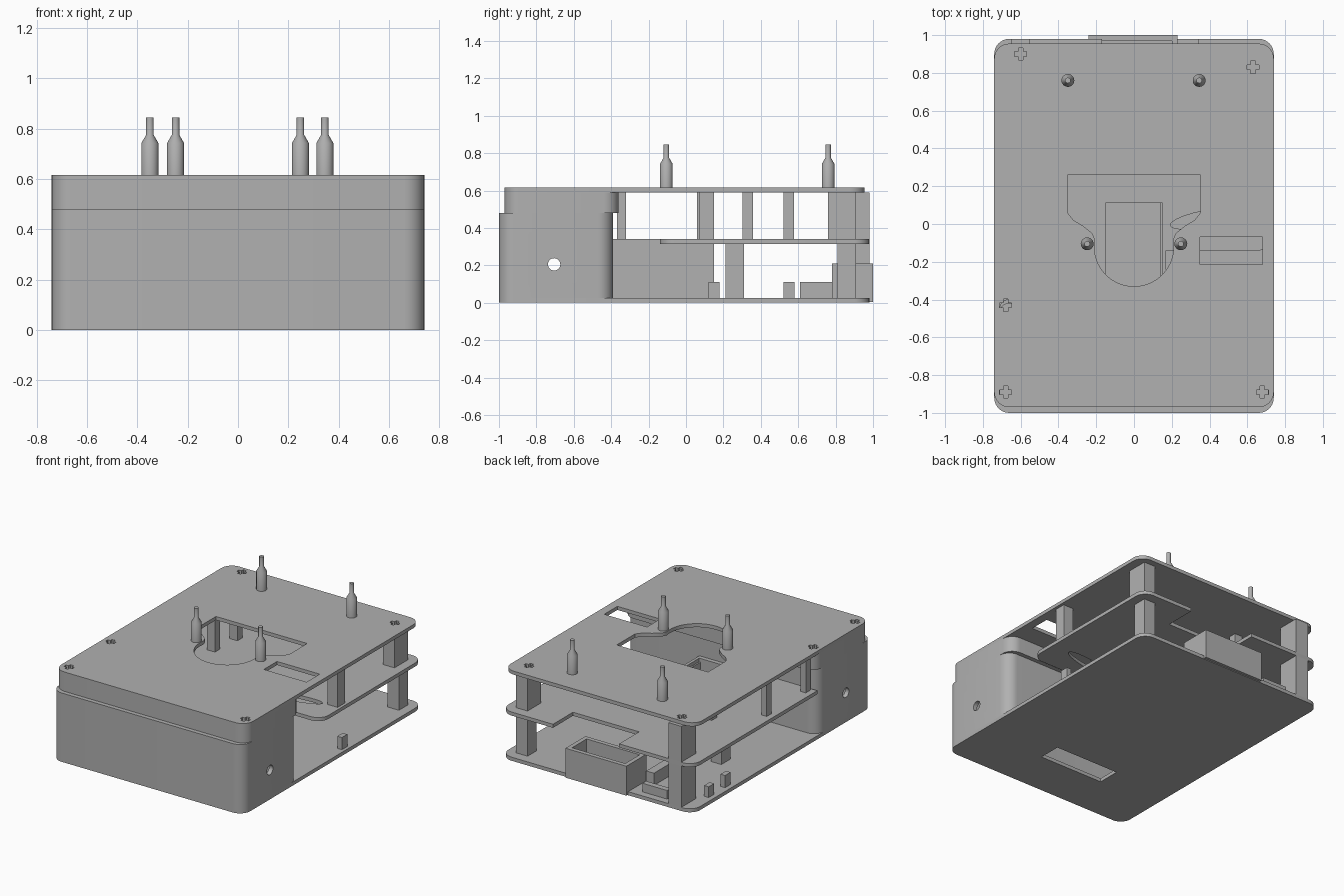
import bpy, bmesh, math
from math import radians, sin, cos

if "Cube" in bpy.data.objects:
    bpy.data.objects.remove(bpy.data.objects["Cube"], do_unlink=True)

grey = bpy.data.materials.new("plain grey")
grey.use_nodes = True
grey.diffuse_color = (0.44, 0.44, 0.44, 1)
grey.node_tree.nodes["Principled BSDF"].inputs["Base Color"].default_value = (0.44, 0.44, 0.44, 1)


def prism(name, outline, z0, z1):
    """Extrude a flat outline from z0 to z1."""
    bm = bmesh.new()
    face = bm.faces.new([bm.verts.new((x, y, z0)) for x, y in outline])
    top = bmesh.ops.extrude_face_region(bm, geom=[face])["geom"]
    for v in top:
        if isinstance(v, bmesh.types.BMVert):
            v.co.z = z1
    bmesh.ops.recalc_face_normals(bm, faces=bm.faces)
    mesh = bpy.data.meshes.new(name)
    bm.to_mesh(mesh)
    bm.free()
    mesh.materials.append(grey)
    obj = bpy.data.objects.new(name, mesh)
    bpy.context.collection.objects.link(obj)
    return obj


def arc(cx, cy, r, a0, a1, n=8):
    return [(cx + r * cos(radians(a0 + (a1 - a0) * i / n)),
             cy + r * sin(radians(a0 + (a1 - a0) * i / n))) for i in range(n + 1)]


def rect(x0, x1, y0, y1):
    return [(x0, y0), (x1, y0), (x1, y1), (x0, y1)]


def rounded(x0, x1, y0, y1, r=0.08):
    return (arc(x1 - r, y0 + r, r, -90, 0) + arc(x1 - r, y1 - r, r, 0, 90)
            + arc(x0 + r, y1 - r, r, 90, 180) + arc(x0 + r, y0 + r, r, 180, 270))


def cut(obj, *cutters):
    """Subtract the cutters, then remove them."""
    bpy.context.view_layer.objects.active = obj
    for c in cutters:
        c.hide_render = True
        m = obj.modifiers.new("cut", "BOOLEAN")
        m.operation, m.solver, m.object = "DIFFERENCE", "EXACT", c
        bpy.ops.object.modifier_apply(modifier=m.name)
        bpy.data.objects.remove(c, do_unlink=True)


def hole(outline, z0=-0.1, z1=1.0):
    return prism("cutter", outline, z0, z1)


def box(name, x, y, wx, wy, z0, z1):
    return prism(name, rect(x - wx / 2, x + wx / 2, y - wy / 2, y + wy / 2), z0, z1)


W = 0.74
FLOOR, MID0, MID1, TOP0, TOP1 = 0.025, 0.315, 0.34, 0.59, 0.615

# Bottom plate with a slot
bottom = prism("bottom_plate", rounded(-W, W, -1, 0.98), 0, FLOOR)
cut(bottom, hole(rect(-0.28, 0.22, -0.67, -0.51)))

# Front housing: hollow lower body with side holes
body = prism("front_housing", rounded(-W, W, -1, -0.39), FLOOR, 0.48)
cut(body, hole(rounded(-W + 0.03, W - 0.03, -0.97, -0.42, 0.05)))
bpy.ops.mesh.primitive_cylinder_add(vertices=32, radius=0.033, depth=2,
                                    location=(0, -0.705, 0.205), rotation=(0, math.pi / 2, 0))
cut(body, bpy.context.object)

# Housing lid, set back from the lower body
lid = prism("housing_lid", rounded(-W, W, -0.97, -0.36), 0.48, TOP0)
cut(lid, hole(rounded(-W + 0.03, W - 0.03, -0.94, -0.4, 0.05)))

# Middle plate with stepped front edge, rear notch, well opening and curved slot
middle = prism("middle_plate", [(-W, -0.39), (0.17, -0.39), (0.17, -0.14)]
               + arc(W - 0.08, -0.06, 0.08, -90, 0) + arc(W - 0.08, 0.9, 0.08, 0, 90)
               + [(0.34, 0.98), (0.34, 0.76), (-0.17, 0.76), (-0.17, 0.98)]
               + arc(-W + 0.08, 0.9, 0.08, 90, 180), MID0, MID1)
tilt = radians(10)
slot = [(0.4 + x * cos(tilt) - y * sin(tilt), 0.03 + x * sin(tilt) + y * cos(tilt))
        for x, y in [(0.21 * cos(t * math.pi / 16), 0.045 * sin(t * math.pi / 16))
                     for t in range(32)]]
cut(middle, hole(rect(-0.15, 0.15, -0.36, 0.11)), hole(slot))

# Well under the middle plate
well = prism("centre_well", rect(-0.18, 0.17, -0.39, 0.15), FLOOR, MID0)
cut(well, hole(rect(-0.15, 0.14, -0.36, 0.11)))

# Top plate with stepped opening, side slot and cross holes
top = prism("top_plate", rounded(-W, W, -0.97, 0.955), TOP0, TOP1)
side = [(0.352, 0.26), (0.352, 0.06), (0.32, 0.02), (0.27, -0.01), (0.22, -0.05)]
opening = ([(-x, y) for x, y in side] + arc(0, -0.12, 0.21, 170, 370, 28)
           + side[::-1])
cut(top, hole(opening), hole(rect(0.35, 0.68, -0.215, -0.07)))
a, b = 0.032, 0.012
cross = [(-b, -a), (b, -a), (b, -b), (a, -b), (a, b), (b, b),
         (b, a), (-b, a), (-b, b), (-a, b), (-a, -b), (-b, -b)]
for sx, sy in [(0.63, 0.83), (-0.6, 0.9), (-0.68, -0.43), (-0.68, -0.89), (0.68, -0.89)]:
    cut(top, hole([(sx + x, sy + y) for x, y in cross]))

# Corner and inner posts: x, y, width, depth, bottom, top
posts = [
    ("rear_right_post", -0.6, 0.9, 0.1, 0.16, FLOOR, TOP0),
    ("rear_left_lower_post", 0.63, 0.86, 0.09, 0.1, FLOOR, MID0),
    ("rear_left_upper_post", 0.63, 0.835, 0.09, 0.15, MID1, TOP0),
    ("left_side_post", 0.68, 0.11, 0.08, 0.08, MID1, TOP0),
    ("right_side_post", -0.68, 0.085, 0.04, 0.05, MID1, TOP0),
    ("right_front_post", -0.68, -0.345, 0.04, 0.05, MID1, TOP0),
    ("inner_post_front", -0.42, 0.33, 0.06, 0.055, MID1, TOP0),
    ("inner_post_back", -0.4, 0.55, 0.06, 0.055, MID1, TOP0),
    ("lower_inner_post", -0.45, 0.26, 0.08, 0.1, FLOOR, MID0),
    ("left_peg", 0.7, 0.15, 0.035, 0.06, FLOOR, 0.11),
    ("right_peg_front", -0.69, 0.55, 0.035, 0.06, FLOOR, 0.11),
    ("right_peg_back", -0.69, 0.73, 0.035, 0.06, FLOOR, 0.1),
    ("socket_side_block", -0.29, 0.71, 0.06, 0.2, FLOOR, 0.11),
    ("rear_low_block", -0.41, 0.91, 0.19, 0.04, FLOOR, 0.085),
]
for post in posts:
    box(*post)

# Rear socket tray, open at the top
tray = prism("rear_socket", rect(-0.24, 0.23, 0.78, 1), 0.005, 0.21)
cut(tray, hole(rect(-0.21, 0.2, 0.81, 0.97), 0.04))

# Stepped pins on the top plate
profile = [(0.034, TOP1 - 0.01), (0.034, 0.742), (0.015, 0.775), (0.015, 0.845)]
N = 24
for name, px, py in [("rear_pin_left", 0.345, 0.76), ("rear_pin_right", -0.35, 0.76),
                     ("front_pin_left", 0.248, -0.105), ("front_pin_right", -0.248, -0.105)]:
    bm = bmesh.new()
    rings = [[bm.verts.new((px + r * cos(math.tau * i / N), py + r * sin(math.tau * i / N), z))
              for i in range(N)] for r, z in profile]
    for lo, hi in zip(rings, rings[1:]):
        for i in range(N):
            j = (i + 1) % N
            bm.faces.new((lo[i], lo[j], hi[j], hi[i]))
    bm.faces.new(rings[-1])
    bm.faces.new(rings[0][::-1])
    mesh = bpy.data.meshes.new(name)
    bm.to_mesh(mesh)
    bm.free()
    mesh.materials.append(grey)
    bpy.context.collection.objects.link(bpy.data.objects.new(name, mesh))

# Smooth rounded walls, keep edges crisp
bpy.ops.object.select_all(action="DESELECT")
for o in bpy.context.collection.objects:
    if o.type == "MESH":
        o.select_set(True)
        bpy.context.view_layer.objects.active = o
bpy.ops.object.shade_smooth_by_angle(angle=radians(30))
